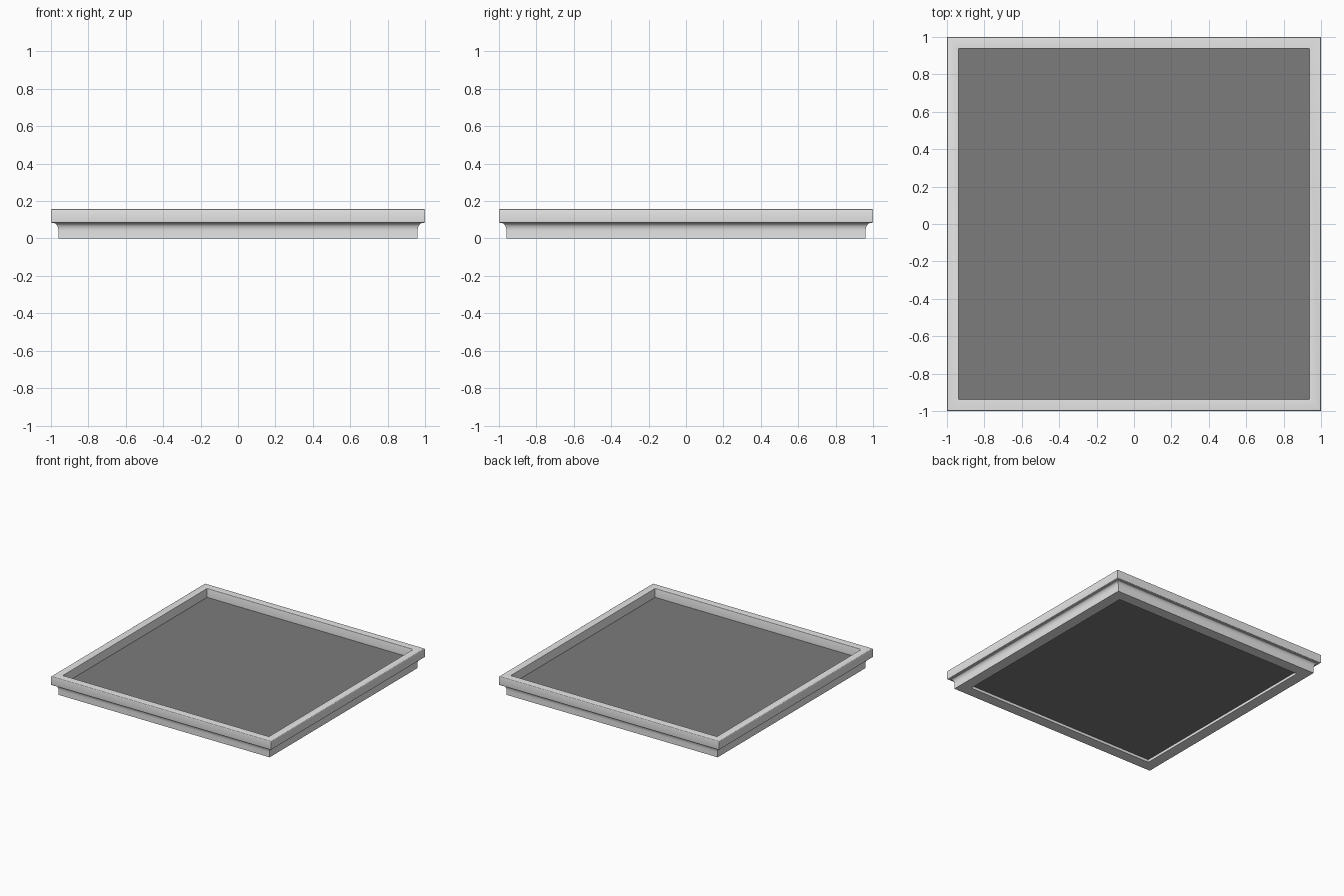
import bpy, bmesh, math

cube = bpy.data.objects.get("Cube")
if cube:
    bpy.data.objects.remove(cube, do_unlink=True)


def material(name, value):
    mat = bpy.data.materials.new(name)
    mat.use_nodes = True
    color = (value, value, value, 1)
    mat.diffuse_color = color
    mat.node_tree.nodes["Principled BSDF"].inputs["Base Color"].default_value = color
    return mat


def arc(center, radii, start, end, steps):
    """Elliptical arc of (half width, height) points, angles in degrees."""
    angles = [math.radians(start + (end - start) * i / steps) for i in range(steps + 1)]
    return [(center[0] + radii[0] * math.cos(a), center[1] + radii[1] * math.sin(a))
            for a in angles]


HEIGHT = 0.157
BAND = 0.084     # underside of the upper band
RECESS = 0.083   # panel top
LEDGE = 0.022    # panel underside
INNER = 0.936    # half width of the upper opening
OPENING = 0.87   # half width of the lower opening
ROUND = 0.007    # softened edges of the upper band

# Moulding from the lower opening, round the outside, to the panel top
profile = [(OPENING, LEDGE), (OPENING, 0), (0.96, 0)]
profile += arc((0.982, 0.04), (0.022, 0.04), 180, 90, 8)
profile += [(0.982, BAND)]
profile += arc((1 - ROUND, BAND + ROUND), (ROUND, ROUND), -90, 0, 4)
profile += arc((1 - ROUND, HEIGHT - ROUND), (ROUND, ROUND), 0, 90, 4)
profile += arc((INNER + ROUND / 2, HEIGHT - ROUND / 2), (ROUND / 2, ROUND / 2), 90, 180, 3)
profile += [(INNER, RECESS)]

# Sweep the moulding round a mitred square
bm = bmesh.new()
corners = [(-1, -1), (1, -1), (1, 1), (-1, 1)]
rings = [[bm.verts.new((sx * r, sy * r, z)) for sx, sy in corners] for r, z in profile]
for lower, upper in zip(rings, rings[1:]):
    for i in range(4):
        j = (i + 1) % 4
        bm.faces.new((lower[i], lower[j], upper[j], upper[i]))

# Recessed panel closes the frame above and below
for ring in (rings[0], rings[-1]):
    bm.faces.new(ring).material_index = 1

bmesh.ops.recalc_face_normals(bm, faces=bm.faces)
mesh = bpy.data.meshes.new("framed_panel")
bm.to_mesh(mesh)
bm.free()
mesh.materials.append(material("light grey frame", 0.8))
mesh.materials.append(material("dark grey panel", 0.2))
panel = bpy.data.objects.new("framed_panel", mesh)
bpy.context.collection.objects.link(panel)

# Smooth the moulding curves, keep the mitres sharp
bpy.ops.object.select_all(action="DESELECT")
panel.select_set(True)
bpy.context.view_layer.objects.active = panel
bpy.ops.object.shade_smooth_by_angle(angle=math.radians(35))
